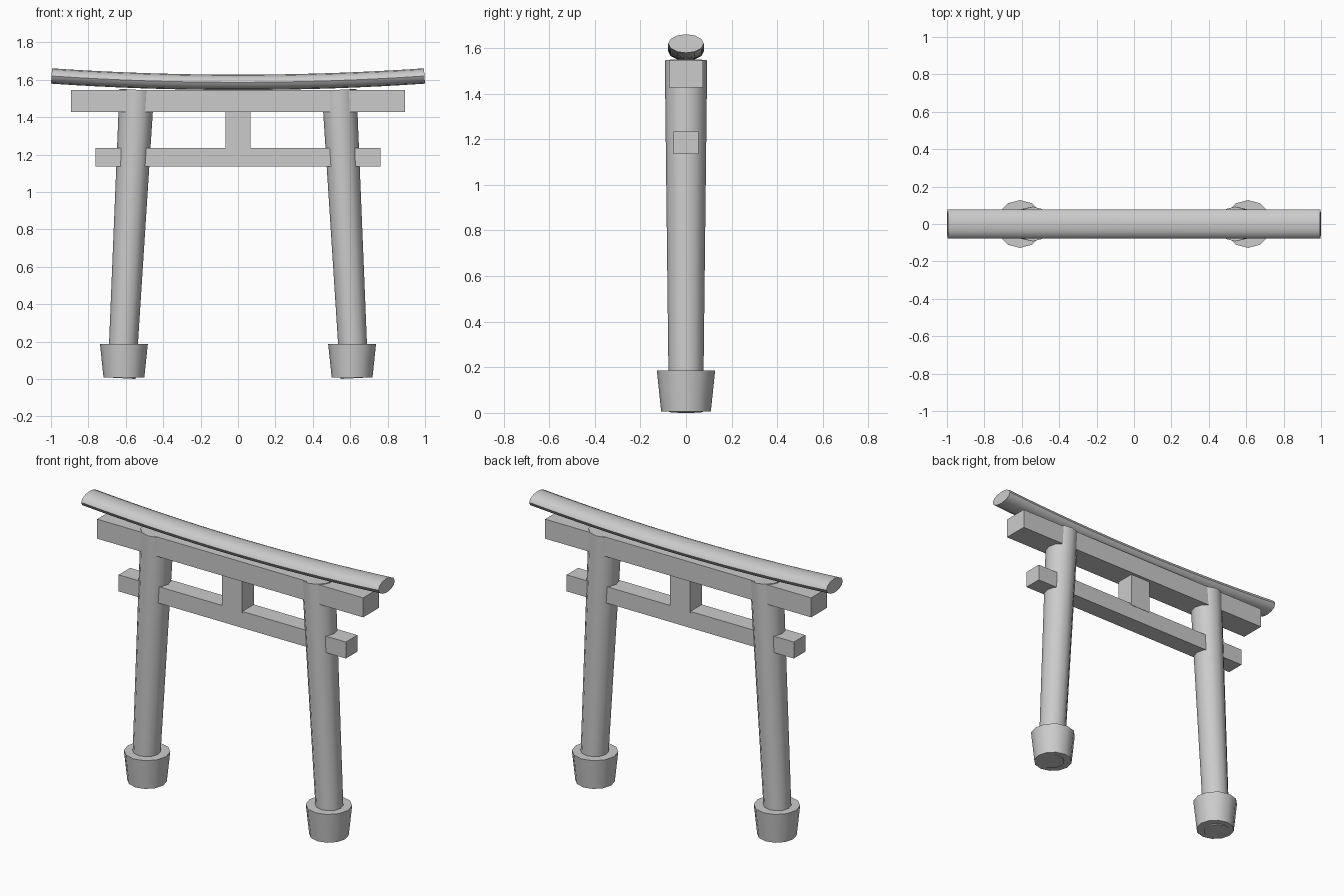
import bpy
import bmesh
from math import cos, sin, pi, radians
from mathutils import Vector

cube = bpy.data.objects.get("Cube")
if cube:
    bpy.data.objects.remove(cube, do_unlink=True)

# One plain stone grey for everything
stone = bpy.data.materials.new("stone_grey")
stone.use_nodes = True
grey = (0.6, 0.6, 0.6, 1)
stone.diffuse_color = grey
stone.node_tree.nodes["Principled BSDF"].inputs["Base Color"].default_value = grey

SIDES = 12


def finish(name, bm, smooth=False):
    bmesh.ops.recalc_face_normals(bm, faces=bm.faces)
    mesh = bpy.data.meshes.new(name)
    bm.to_mesh(mesh)
    bm.free()
    mesh.materials.append(stone)
    obj = bpy.data.objects.new(name, mesh)
    bpy.context.collection.objects.link(obj)
    if smooth:
        bpy.ops.object.select_all(action="DESELECT")
        obj.select_set(True)
        bpy.context.view_layer.objects.active = obj
        bpy.ops.object.shade_smooth_by_angle(angle=radians(40))


def box(name, half_x, half_y, low, high):
    bm = bmesh.new()
    bmesh.ops.create_cube(bm, size=2)
    bmesh.ops.scale(bm, verts=bm.verts, vec=(half_x, half_y, (high - low) / 2))
    bmesh.ops.translate(bm, verts=bm.verts, vec=(0, 0, (low + high) / 2))
    finish(name, bm)


def column(name, start, end, r_start, r_end):
    # Tapered round column whose ends are square to its axis
    start, end = Vector(start), Vector(end)
    axis = end - start
    bm = bmesh.new()
    bmesh.ops.create_cone(bm, cap_ends=True, segments=SIDES,
                          radius1=r_start, radius2=r_end, depth=axis.length)
    turn = Vector((0, 0, 1)).rotation_difference(axis).to_matrix()
    bmesh.ops.rotate(bm, verts=bm.verts, cent=(0, 0, 0), matrix=turn)
    bmesh.ops.translate(bm, verts=bm.verts, vec=(start + end) / 2)
    finish(name, bm, smooth=True)


# Leaning pillars standing in flared footings
for side, s in (("left", 1), ("right", -1)):
    column(side + "_pillar", (s * 0.622, 0, 0.004), (s * 0.541, 0, 1.546), 0.075, 0.093)
    column(side + "_footing", (s * 0.61, 0, 0.007), (s * 0.61, 0, 0.187), 0.109, 0.128)

# Cross beams and the short strut between them
box("upper_beam", 0.892, 0.075, 1.427, 1.545)
box("lower_beam", 0.762, 0.055, 1.135, 1.235)
box("centre_strut", 0.068, 0.057, 1.225, 1.435)

# Upswept oval top rail, swept along a shallow parabola
bm = bmesh.new()
rings = []
STEPS = 16
for i in range(STEPS + 1):
    x = 0.997 * (2 * i / STEPS - 1)
    centre = Vector((x, 0, 1.586 + 0.034 * x * x))
    up = Vector((-0.068 * x, 0, 1)).normalized()
    rings.append([bm.verts.new(centre + Vector((0, 0.078 * cos(a), 0)) + up * 0.041 * sin(a))
                  for a in (2 * pi * k / SIDES for k in range(SIDES))])
for a, b in zip(rings, rings[1:]):
    for k in range(SIDES):
        n = (k + 1) % SIDES
        bm.faces.new((a[k], a[n], b[n], b[k]))
bm.faces.new(rings[0])
bm.faces.new(rings[-1])
finish("top_rail", bm, smooth=True)
